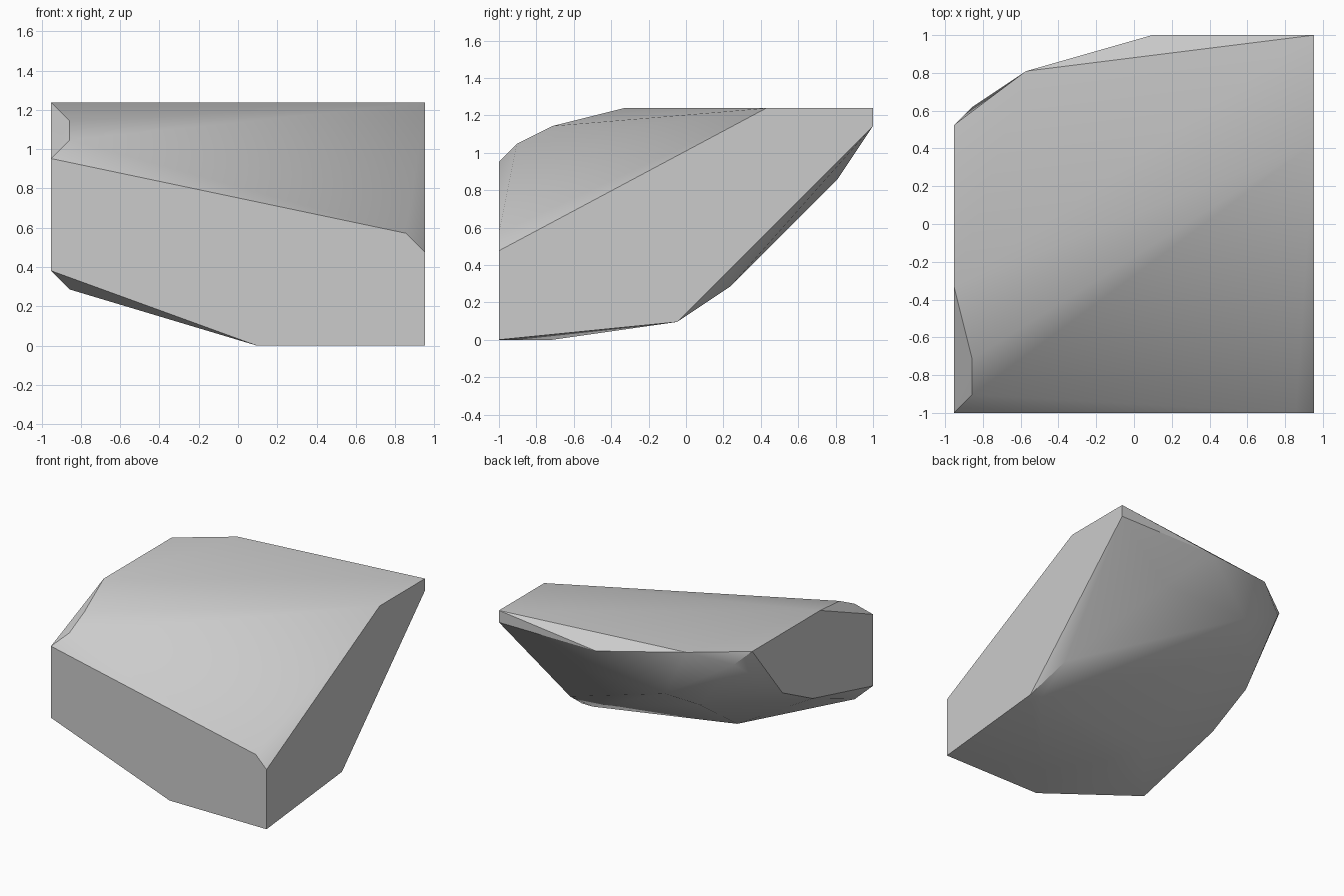
import bpy
import bmesh
import math
from mathutils import Vector

# Remove the default object
default_object = bpy.data.objects.get("Cube")
if default_object:
    bpy.data.objects.remove(default_object, do_unlink=True)

# The rock is laid out on a coarse lattice, counted from its right front bottom corner
CELL = 2 / 21
LATTICE_CENTRE = Vector((10, 10.5, 0))


def lattice_point(corner):
    """Turn lattice steps into a model position."""
    return (Vector(corner) - LATTICE_CENTRE) * CELL


# Corners grouped by the side of the rock that they bound
front_outline = [(0, 0, 4), (0, 0, 10), (19, 0, 6), (20, 0, 5), (20, 0, 0), (11, 0, 0)]
front_slope_chips = [(1, 1, 11), (1, 3, 12)]
top_outline = [(0, 7, 13), (20, 15, 13), (20, 21, 13), (4, 19, 13), (0, 16, 13)]
back_rim = [(20, 21, 12), (11, 21, 12), (1, 17, 12)]
back_bulge = [(14, 19, 9), (6, 19, 9), (4.5, 16.5, 7.5), (0, 12, 8), (0, 8, 6)]
underside = [(20, 10, 1), (19, 10, 1), (19, 13, 3), (13, 3, 0), (9, 6, 1),
             (7, 8, 2), (1, 1, 3)]


def make_material(name, colour):
    """Create a plain flat material."""
    material = bpy.data.materials.new(name)
    material.use_nodes = True
    material.diffuse_color = colour
    shader = material.node_tree.nodes["Principled BSDF"]
    shader.inputs["Base Color"].default_value = colour
    shader.inputs["Roughness"].default_value = 0.9
    return material


def make_hull(name, corners, material):
    """Wrap a convex skin around the corners and merge its flat areas."""
    shell = bmesh.new()
    for corner in corners:
        shell.verts.new(lattice_point(corner))
    wrapped = bmesh.ops.convex_hull(shell, input=shell.verts[:])
    unused = {item for item in wrapped["geom_interior"] + wrapped["geom_unused"]
              if isinstance(item, bmesh.types.BMVert)}
    bmesh.ops.delete(shell, geom=list(unused), context="VERTS")
    bmesh.ops.dissolve_limit(shell, angle_limit=math.radians(1),
                             verts=shell.verts[:], edges=shell.edges[:])
    bmesh.ops.recalc_face_normals(shell, faces=shell.faces[:])
    mesh = bpy.data.meshes.new(name)
    shell.to_mesh(mesh)
    shell.free()
    mesh.materials.append(material)
    hull = bpy.data.objects.new(name, mesh)
    bpy.context.collection.objects.link(hull)
    return hull


# Rock body, softly shaded with crisp chipped edges
stone = make_material("grey_stone", (0.6, 0.6, 0.6, 1))
rock = make_hull("rock", front_outline + front_slope_chips + top_outline
                 + back_rim + back_bulge + underside, stone)
bpy.ops.object.select_all(action="DESELECT")
rock.select_set(True)
bpy.context.view_layer.objects.active = rock
bpy.ops.object.shade_smooth_by_angle(angle=math.radians(31))
